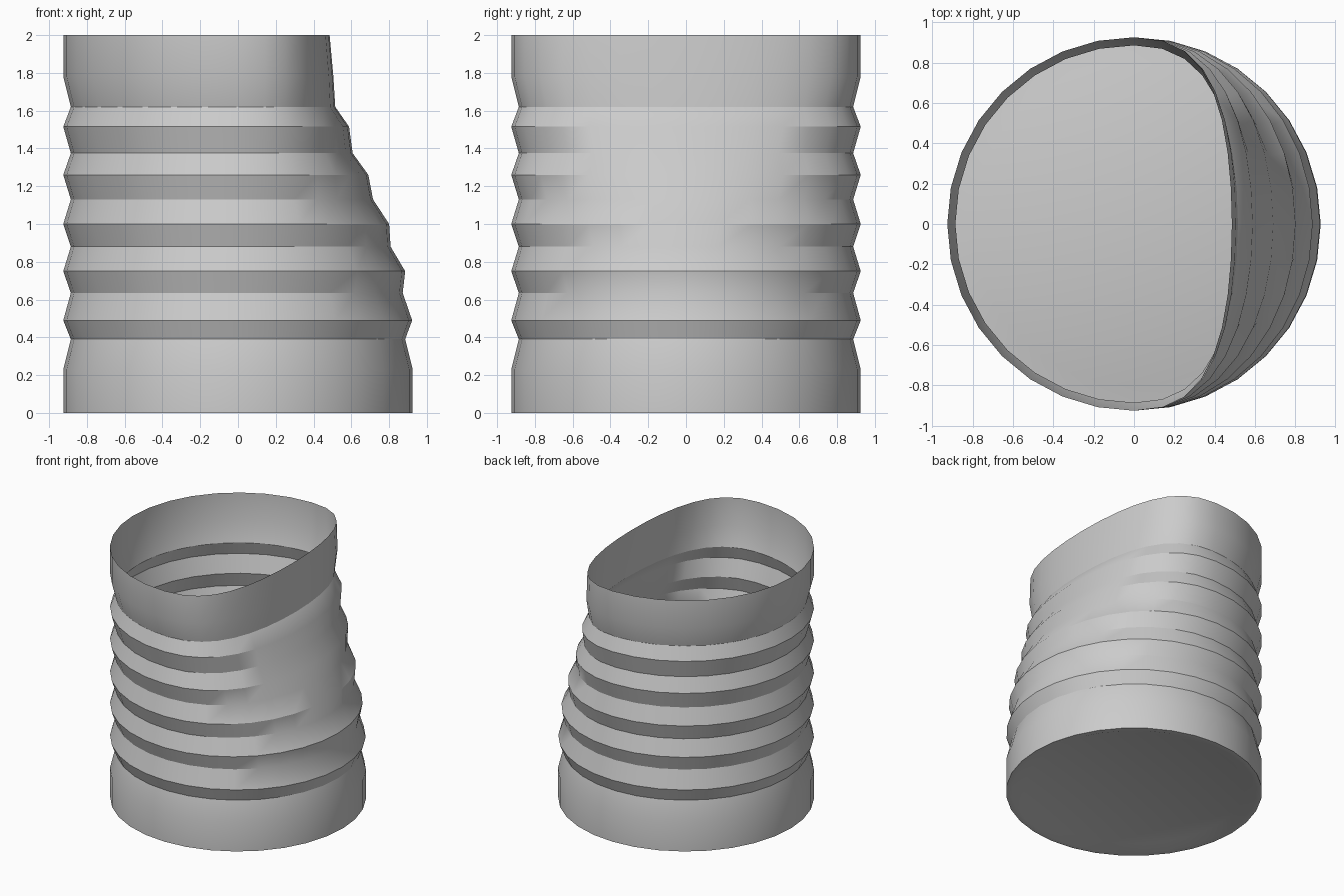
import bpy, bmesh, math

if "Cube" in bpy.data.objects:
    bpy.data.objects.remove(bpy.data.objects["Cube"])

SIDES = 32
# wall rings: height, radius, right-hand extent after the dent
RINGS = [
    (0.00, .925, .925), (0.23, .925, .925), (0.39, .885, .885), (0.49, .925, .922),
    (0.635, .885, .872), (0.75, .925, .885), (0.88, .885, .808), (1.00, .925, .80),
    (1.13, .885, .715), (1.26, .925, .69), (1.375, .885, .607), (1.515, .925, .588),
    (1.62, .885, .515), (1.78, .925, .505), (2.00, .925, .485),
]
# underside: flat foot, slope up to the recessed floor
BASE = [(0.03, .80, .80), (0.0, .885, .885)]


def add_ring(bm, z, r, right):
    """A circle whose +x side is pushed in to the given extent."""
    verts = []
    for i in range(SIDES):
        a = 2 * math.pi * i / SIDES
        t = max(0.0, math.cos(a))
        x = r * math.cos(a) - (r - right) * t ** 1.5
        verts.append(bm.verts.new((x, r * math.sin(a), z)))
    return verts


# crushed ribbed can, open at the top
bm = bmesh.new()
rings = [add_ring(bm, *p) for p in BASE + RINGS]
bm.faces.new(rings[0][::-1])
for lo, hi in zip(rings, rings[1:]):
    for i in range(SIDES):
        j = (i + 1) % SIDES
        bm.faces.new((lo[i], lo[j], hi[j], hi[i]))
mesh = bpy.data.meshes.new("crushed_can")
bm.to_mesh(mesh)
bm.free()
can = bpy.data.objects.new("crushed_can", mesh)
bpy.context.collection.objects.link(can)

# smooth walls with crisp ribs
bpy.context.view_layer.objects.active = can
can.select_set(True)
bpy.ops.object.shade_smooth_by_angle(angle=math.radians(30))
